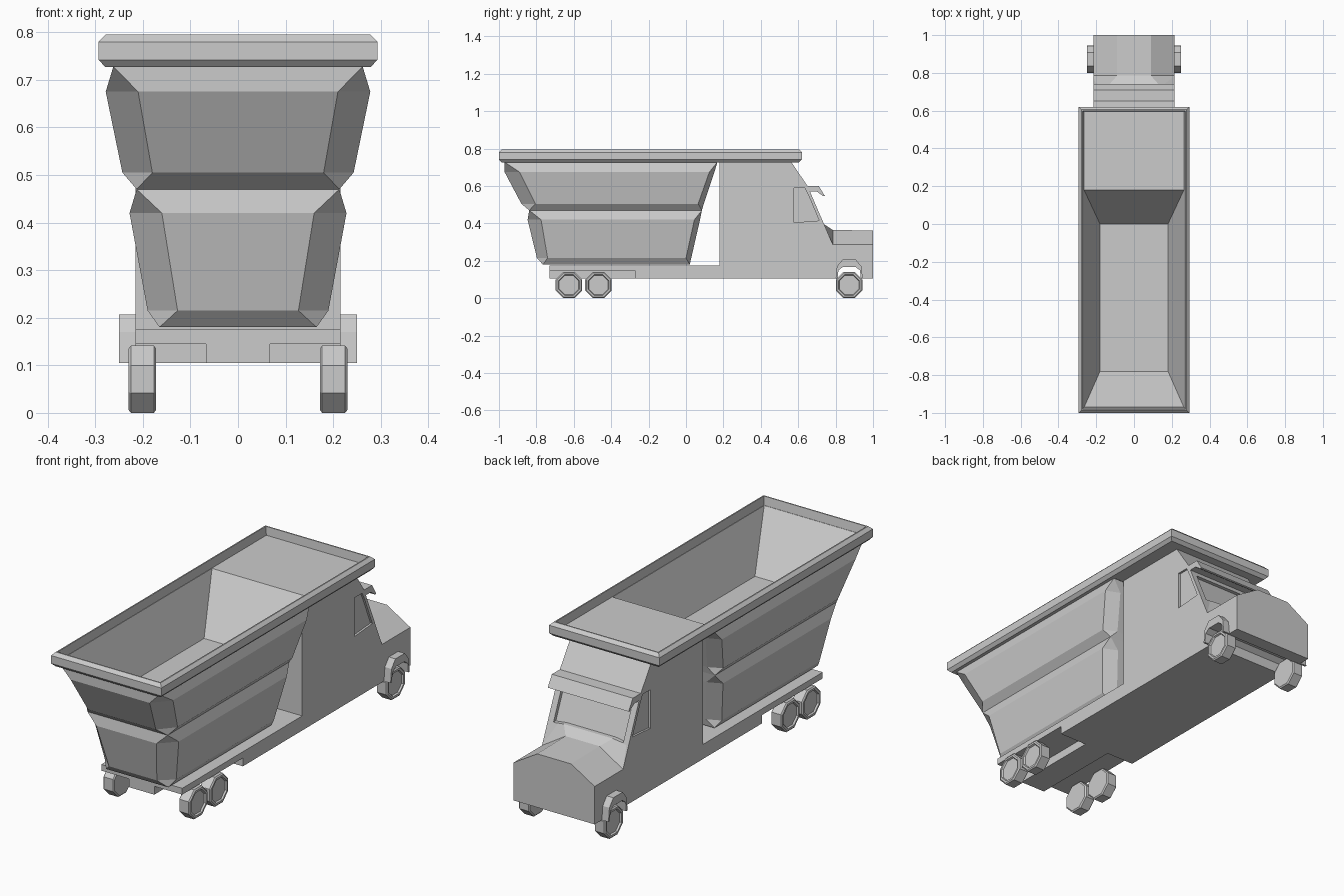
import bpy, bmesh, math

if "Cube" in bpy.data.objects:
    bpy.data.objects.remove(bpy.data.objects["Cube"])


def finish(name, bm):
    bmesh.ops.remove_doubles(bm, verts=bm.verts, dist=1e-5)
    bmesh.ops.recalc_face_normals(bm, faces=bm.faces)
    me = bpy.data.meshes.new(name)
    bm.to_mesh(me)
    bm.free()
    ob = bpy.data.objects.new(name, me)
    bpy.context.collection.objects.link(ob)
    return ob


def add_loft(bm, rings, start=True, end=True):
    vs = [[bm.verts.new(p) for p in r] for r in rings]
    n = len(vs[0])
    for a, b in zip(vs, vs[1:]):
        for i in range(n):
            j = (i + 1) % n
            bm.faces.new((a[i], a[j], b[j], b[i]))
    if start:
        bm.faces.new(vs[0])
    if end:
        bm.faces.new(vs[-1])


def loft(name, rings, start=True, end=True):
    bm = bmesh.new()
    add_loft(bm, rings, start, end)
    return finish(name, bm)


def side_rings(profile, x0, x1):
    return [[(x, y, z) for y, z in profile] for x in (x0, x1)]


def prism(name, profile, x0, x1):
    return loft(name, side_rings(profile, x0, x1))


def rect(z, x, y0, y1):
    return [(-x, y0, z), (x, y0, z), (x, y1, z), (-x, y1, z)]


def box(name, x, y0, y1, z0, z1):
    return loft(name, [rect(z0, x, y0, y1), rect(z1, x, y0, y1)])


# Hopper rim, front shelf and inner funnel
loft("hopper_rim_and_funnel", [
    rect(.727, .255, -.962, .17),
    rect(.727, .279, -.986, .605),
    rect(.742, .293, -1.0, .62),
    rect(.78, .293, -1.0, .62),
    rect(.795, .278, -.985, .605),
    rect(.795, .272, -.979, .599),
    rect(.755, .266, -.972, .595),
    rect(.755, .264, -.97, .18),
    rect(.51, .18, -.78, 0)], start=False)


# Hopper shell: two tiers of bevelled panels
def panel_ring(z, x, ys0, ys1, xr, yr, yf):
    return [(-xr, yr, z), (xr, yr, z), (x, ys0, z), (x, ys1, z),
            (xr, yf, z), (-xr, yf, z), (-x, ys1, z), (-x, ys0, z)]


def seam_ring(z, x, y0, y1):
    return panel_ring(z, x, y0, y1, x, y0, y1)


loft("hopper_shell", [
    seam_ring(.18, .165, -.765, .02),
    panel_ring(.215, .19, -.74, 0, .127, -.797, .028),
    panel_ring(.42, .228, -.775, .045, .16, -.847, .075),
    seam_ring(.47, .213, -.838, .085),
    panel_ring(.505, .243, -.805, .065, .18, -.88, .095),
    panel_ring(.675, .278, -.89, .125, .21, -.97, .152),
    seam_ring(.728, .262, -.97, .168)], end=False)

# Cab body with wheel notch and recessed windows
cab = prism("cab_body", [
    (.18, .105), (.81, .105), (.815, .15), (.84, .168), (.905, .168), (.93, .15),
    (.935, .105), (1, .105), (1, .287), (.785, .287), (.65, .6), (.565, .725), (.18, .725)],
    -.215, .215)
bm = bmesh.new()
window = [(.578, .405), (.578, .59), (.635, .59), (.655, .55), (.712, .415)]
for s in (-1, 1):
    add_loft(bm, side_rings(window, s * .205, s * .24))
add_loft(bm, side_rings([(.656, .545), (.73, .545), (.80, .39), (.722, .39)], -.185, .185))
cutter = finish("window_cutter", bm)
cutter.hide_render = True
cutter.display_type = 'WIRE'
mod = cab.modifiers.new("windows", 'BOOLEAN')
mod.operation = 'DIFFERENCE'
mod.object = cutter


# Hood with cowl rising to the windscreen
def hood_section(y, xt, zt, xs, zs):
    return [(-xs, y, .28), (-xs, y, zs), (-xt, y, zt), (xt, y, zt), (xs, y, zs), (xs, y, .28)]


loft("hood", [hood_section(.715, .13, .395, .213, .385),
              hood_section(.74, .13, .395, .213, .385),
              hood_section(.785, .09, .365, .215, .287),
              hood_section(1.0, .09, .362, .215, .287)])

# Sun visor over the windscreen
prism("sun_visor", [(.63, .6), (.71, .6), (.742, .548), (.735, .545), (.70, .57), (.65, .57)],
      -.215, .215)

# Chassis: deck, mid block and narrow rear beam
box("rear_deck", .215, -.73, -.27, .145, .175)
box("chassis_mid", .215, -.27, .18, .105, .175)
box("rear_beam", .067, -.73, -.27, .105, .145)


# Octagonal wheels with recessed hubs
def wheel(name, side, y):
    rings = []
    for x, r in ((.172, .07), (.177, .0765), (.225, .0765), (.23, .07),
                 (.23, .06), (.222, .056)):
        rings.append([(side * x, y + r * math.cos(a), .0707 + r * math.sin(a))
                      for a in [math.radians(22.5 + 45 * i) for i in range(8)]])
    loft(name, rings)


arch = [(.80, .105), (.807, .17), (.837, .207), (.908, .207), (.938, .17), (.945, .105),
        (.935, .105), (.93, .15), (.905, .168), (.84, .168), (.815, .15), (.81, .105)]
for label, s in (("left", -1), ("right", 1)):
    for pos, y in (("rear", -.626), ("middle", -.468), ("front", .872)):
        wheel(f"{pos}_wheel_{label}", s, y)
    # Front wheel arches
    prism(f"wheel_arch_{label}", arch, s * .205, s * .25)
